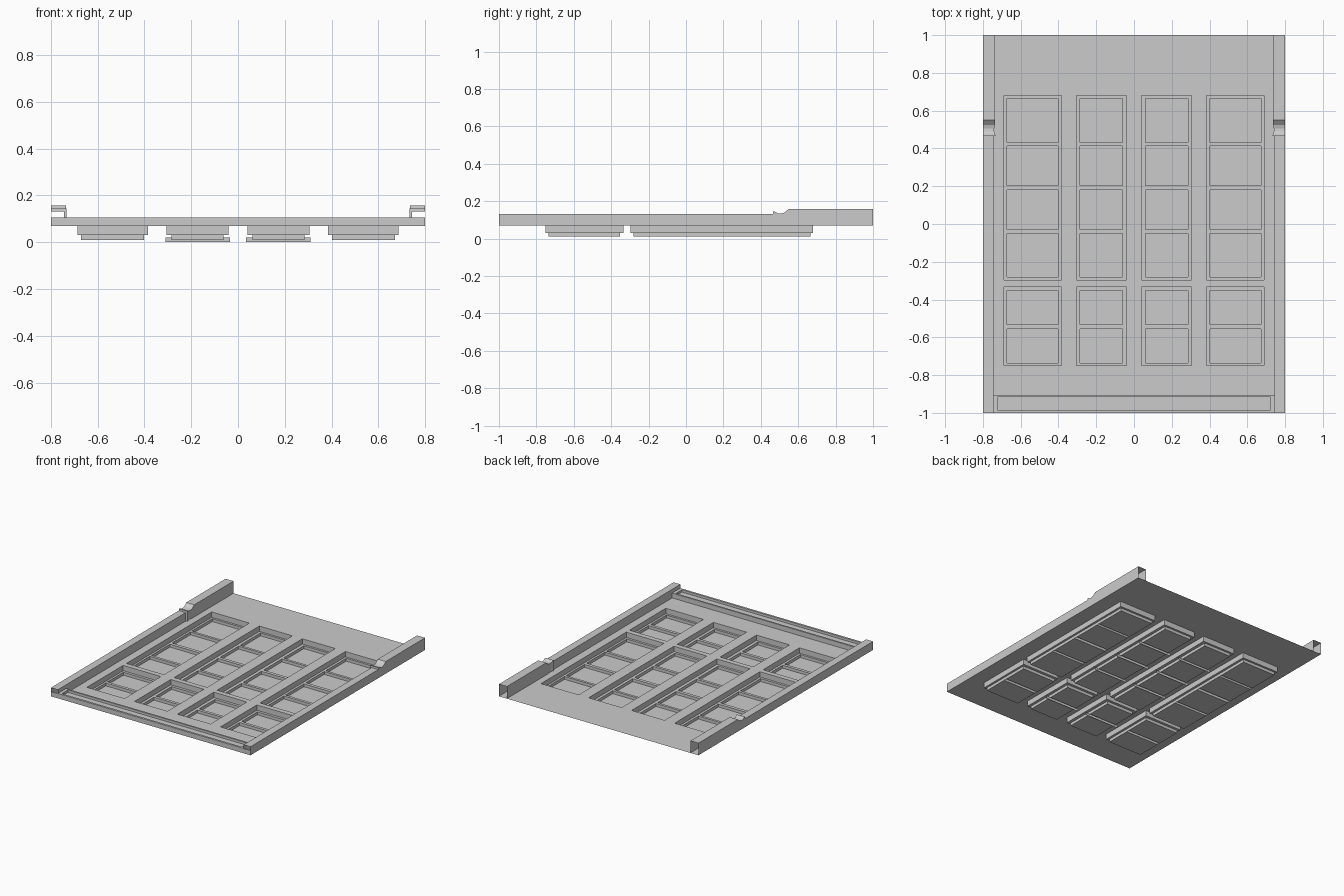
import bpy, bmesh

if "Cube" in bpy.data.objects:
    bpy.data.objects.remove(bpy.data.objects["Cube"])

FLOOR, LEDGE, BASE, LIP = 0.07, 0.031, 0.01, 0.105


def make(name, build, mirror=False):
    """Build one named part from bmesh faces, optionally mirrored in x."""
    bm = bmesh.new()
    build(bm)
    bmesh.ops.remove_doubles(bm, verts=bm.verts, dist=1e-5)
    bmesh.ops.dissolve_limit(bm, angle_limit=0.01, verts=bm.verts, edges=bm.edges)
    mesh = bpy.data.meshes.new(name)
    bm.to_mesh(mesh)
    bm.free()
    obj = bpy.data.objects.new(name, mesh)
    bpy.context.collection.objects.link(obj)
    if mirror:
        mod = obj.modifiers.new("Mirror", "MIRROR")
        mod.use_mirror_merge = False
    return obj


def face(bm, *pts):
    return bm.faces.new([bm.verts.new(p) for p in pts])


def flat(bm, r, z, holes=()):
    """Upward-facing rectangle with rectangular openings."""
    xs = sorted({v for q in (r, *holes) for v in (q[0], q[1])})
    ys = sorted({v for q in (r, *holes) for v in (q[2], q[3])})
    for a, b in zip(xs, xs[1:]):
        for c, d in zip(ys, ys[1:]):
            mx, my = (a + b) / 2, (c + d) / 2
            if not any(h[0] < mx < h[1] and h[2] < my < h[3] for h in holes):
                face(bm, (a, c, z), (b, c, z), (b, d, z), (a, d, z))


def walls(bm, r, z0, z1):
    """Four walls of a recess, facing inward."""
    p = [(r[0], r[2]), (r[1], r[2]), (r[1], r[3]), (r[0], r[3])]
    for (ax, ay), (bx, by) in zip(p, p[1:] + p[:1]):
        face(bm, (bx, by, z0), (ax, ay, z0), (ax, ay, z1), (bx, by, z1))


# Column layout: (pan x range, cell x range); row layout: (pan y range, cells)
columns = [((0.04, 0.305), (0.062, 0.285)), ((0.385, 0.687), (0.402, 0.672))]
rows = [((-0.297, 0.68), [(-0.28, -0.05), (-0.03, 0.18), (0.204, 0.414), (0.432, 0.665)]),
        ((-0.75, -0.334), [(-0.735, -0.555), (-0.533, -0.353)])]
pans = [((*px, *py), [(*cx, *c) for c in cells])
        for px, cx in columns for py, cells in rows]

# Floor sheet, with an opening for each pan
mirrored = [(-p[1], -p[0], p[2], p[3]) for p, _ in pans]
make("floor", lambda bm: flat(bm, (-0.8, 0.8, -1, 1), FLOOR, [p for p, _ in pans] + mirrored))


# Stepped recessed pans with divided cells
def build_pans(bm):
    for pan, cells in pans:
        walls(bm, pan, LEDGE, FLOOR)
        flat(bm, pan, LEDGE, cells)
        for c in cells:
            walls(bm, c, BASE, LEDGE)
            flat(bm, c, BASE)
        # close the ends of the dividers between cells
        for a, b in zip(cells, cells[1:]):
            for x in a[:2]:
                face(bm, (x, a[3], BASE), (x, b[2], BASE), (x, b[2], LEDGE), (x, a[3], LEDGE))


make("recessed_pans", build_pans, True)


# Thin rib sheets under the dividers of the two middle columns
def build_ribs(bm):
    for _, cells in pans[:2]:
        for a, b in zip(cells, cells[1:]):
            y = (a[3] + b[2]) / 2
            face(bm, (0.035, y, 0), (0.31, y, 0), (0.31, y, 0.02), (0.035, y, 0.02))


make("divider_ribs", build_ribs, True)


# Front lip with a long shallow groove
def build_lip(bm):
    groove = (-0.722, 0.722, -0.985, -0.917)
    flat(bm, (-0.745, 0.745, -1, -0.905), LIP, [groove])
    walls(bm, groove, 0.088, LIP)
    flat(bm, groove, 0.088)
    face(bm, (-0.8, -1, FLOOR), (0.8, -1, FLOOR), (0.8, -1, LIP), (-0.8, -1, LIP))
    face(bm, (0.745, -0.905, FLOOR), (-0.745, -0.905, FLOOR),
         (-0.745, -0.905, LIP), (0.745, -0.905, LIP))


make("front_lip", build_lip)

# Hollow side rails, stepped up behind a small catch: (y, top z, inner x)
profile = [(-1, 0.132, 0.745), (0.465, 0.132, 0.745), (0.466, 0.145, 0.733),
           (0.478, 0.143, 0.736), (0.49, 0.135, 0.74), (0.505, 0.133, 0.74),
           (0.525, 0.138, 0.737), (0.55, 0.158, 0.736), (1, 0.158, 0.736)]


def build_rail(bm):
    loops = [[(0.8, y, FLOOR), (0.8, y, z), (x, y, z), (x, y, FLOOR)] for y, z, x in profile]
    for a, b in zip(loops, loops[1:]):
        for i in range(3):
            face(bm, a[i], b[i], b[i + 1], a[i + 1])


make("side_rails", build_rail, True)
